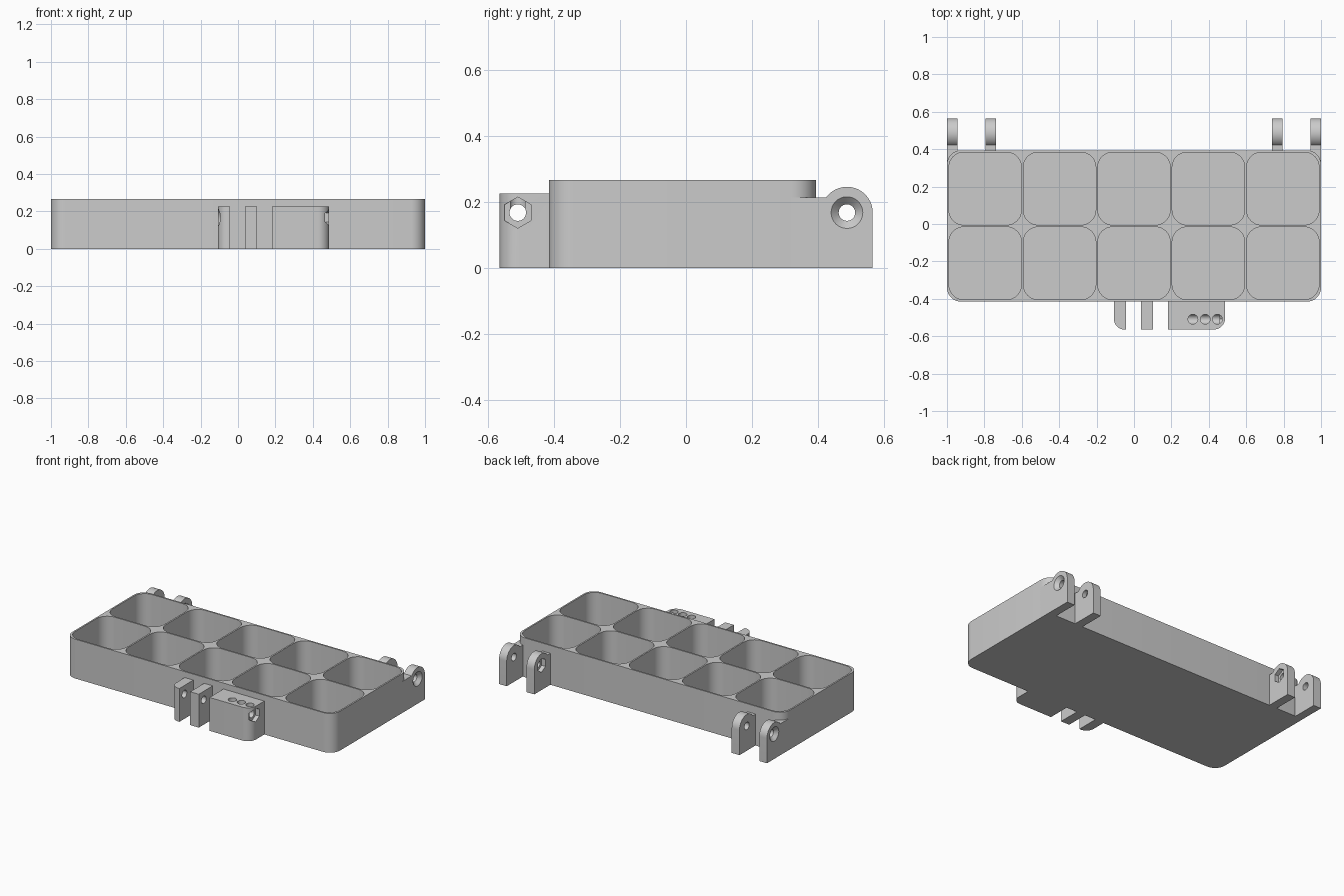
import bpy, bmesh, math

if "Cube" in bpy.data.objects:
    bpy.data.objects.remove(bpy.data.objects["Cube"])

grey = bpy.data.materials.new("plain grey")
grey.diffuse_color = (0.6, 0.6, 0.6, 1)
grey.use_nodes = True
grey.node_tree.nodes["Principled BSDF"].inputs["Base Color"].default_value = grey.diffuse_color


def loft(name, lo_pts, lo, hi, axis="z", hi_pts=None):
    """Prism (or taper) from a 2D outline: (x, y) along z or (y, z) along x."""
    bm = bmesh.new()
    rings = []
    for pts, h in ((lo_pts, lo), (hi_pts or lo_pts, hi)):
        rings.append([bm.verts.new((a, b, h) if axis == "z" else (h, a, b)) for a, b in pts])
        bm.faces.new(rings[-1])
    n = len(lo_pts)
    for i in range(n):
        j = (i + 1) % n
        bm.faces.new((rings[0][i], rings[0][j], rings[1][j], rings[1][i]))
    bmesh.ops.recalc_face_normals(bm, faces=bm.faces)
    mesh = bpy.data.meshes.new(name)
    bm.to_mesh(mesh)
    bm.free()
    mesh.materials.append(grey)
    ob = bpy.data.objects.new(name, mesh)
    bpy.context.collection.objects.link(ob)
    return ob


def arc(cx, cy, r, a0, a1, n):
    return [(cx + r * math.cos(math.radians(a0 + (a1 - a0) * i / n)),
             cy + r * math.sin(math.radians(a0 + (a1 - a0) * i / n))) for i in range(n + 1)]


def circle(cx, cy, r, n=32, start=0):
    return arc(cx, cy, r, start, start + 360, n)[:-1]


def rounded(x0, x1, y0, y1, radii):
    """Rectangle with radii for corners: back right, back left, front left, front right."""
    pts = []
    for k, (x, y, sx, sy) in enumerate(((x1, y1, -1, -1), (x0, y1, 1, -1), (x0, y0, 1, 1), (x1, y0, -1, 1))):
        r = radii[k]
        pts += arc(x + sx * r, y + sy * r, r, 90 * k, 90 * k + 90, 10) if r else [(x, y)]
    return pts


def cut(ob, cutter, keep=False):
    mod = ob.modifiers.new("cut", "BOOLEAN")
    mod.operation, mod.solver, mod.object = "DIFFERENCE", "EXACT", cutter
    bpy.context.view_layer.objects.active = ob
    bpy.ops.object.modifier_apply(modifier=mod.name)
    if not keep:
        bpy.data.objects.remove(cutter)


def bore(ob, y, z=0.167):
    cut(ob, loft("bore", circle(y, z, 0.025), -1.2, 1.2, "x"))


def countersink(ob, face, inward, y, z=0.167):
    cut(ob, loft("sink", circle(y, z, 0.053), face - inward * 0.005, face + inward * 0.028,
                 "x", circle(y, z, 0.020)))


def nut_recess(ob, face, inward, y, z=0.167):
    cut(ob, loft("nut", circle(y, z, 0.047, 6, 90), face - inward * 0.01, face + inward * 0.028, "x"))


BACK, FRONT, WALL = 0.394, -0.415, 0.0105
PX, PY = (2 - WALL) / 5, (BACK - FRONT - WALL) / 2
parts = []

# tray with ten rounded pockets
tray = loft("tray", rounded(-1, 1, FRONT, BACK, [0.075] * 4), 0, 0.265)
parts.append(tray)
pockets = {}
for i in range(5):
    for j in range(2):
        x, y = -1 + WALL + i * PX, FRONT + WALL + j * PY
        c = loft("pocket", rounded(x, x + PX - WALL, y, y + PY - WALL, [0.08] * 4), 0.015, 0.4)
        cut(tray, c, keep=True)
        pockets[i, j] = c

# hinge lugs: outer pair countersunk and filling the tray corner, inner pair with nut recess
HY, HZ, HR = 0.487, 0.167, 0.078


def lug_outline(y_start):
    a = 180 - math.degrees(math.asin((0.212 - HZ) / HR))
    return [(y_start, 0), (HY + HR, 0)] + arc(HY, HZ, HR, 0, a, 20) + [(y_start, 0.212)]


for s, side in ((-1, "left"), (1, "right")):
    outer = loft("outer_hinge_lug_" + side, lug_outline(0.31), s * 0.943, s * 1.0, "x")
    cut(outer, pockets[0 if s < 0 else 4, 1], keep=True)
    bore(outer, HY)
    countersink(outer, s, -s, HY)
    inner = loft("inner_hinge_lug_" + side, lug_outline(BACK - 0.004), s * 0.737, s * 0.795, "x")
    bore(inner, HY)
    nut_recess(inner, s * 0.737, s, HY)
    parts += [outer, inner]

for c in pockets.values():
    bpy.data.objects.remove(c)

# front latch: two tabs and a block
LY, Y0, Y1, LZ = -0.509, -0.564, FRONT + 0.004, 0.225
tab = loft("latch_outer_tab", rounded(-0.107, -0.043, Y0, Y1, [0, 0, 0.055, 0]), 0, LZ)
bore(tab, LY)
countersink(tab, -0.107, 1, LY)
mid = loft("latch_middle_tab", rounded(0.038, 0.102, Y0, Y1, [0] * 4), 0, LZ)
bore(mid, LY)
block = loft("latch_block", rounded(0.182, 0.487, Y0, Y1, [0, 0, 0, 0.06]), 0, LZ)
bore(block, LY)
nut_recess(block, 0.487, -1, LY)
# three blind holes down into the block's bore
for x in (0.315, 0.381, 0.446):
    cut(block, loft("hole", circle(x, LY, 0.026), 0.167, 0.3))
parts += [tab, mid, block]

# smooth rounded corners, crisp edges
bpy.ops.object.select_all(action="DESELECT")
for p in parts:
    p.select_set(True)
bpy.context.view_layer.objects.active = tray
bpy.ops.object.shade_smooth_by_angle(angle=math.radians(30))
